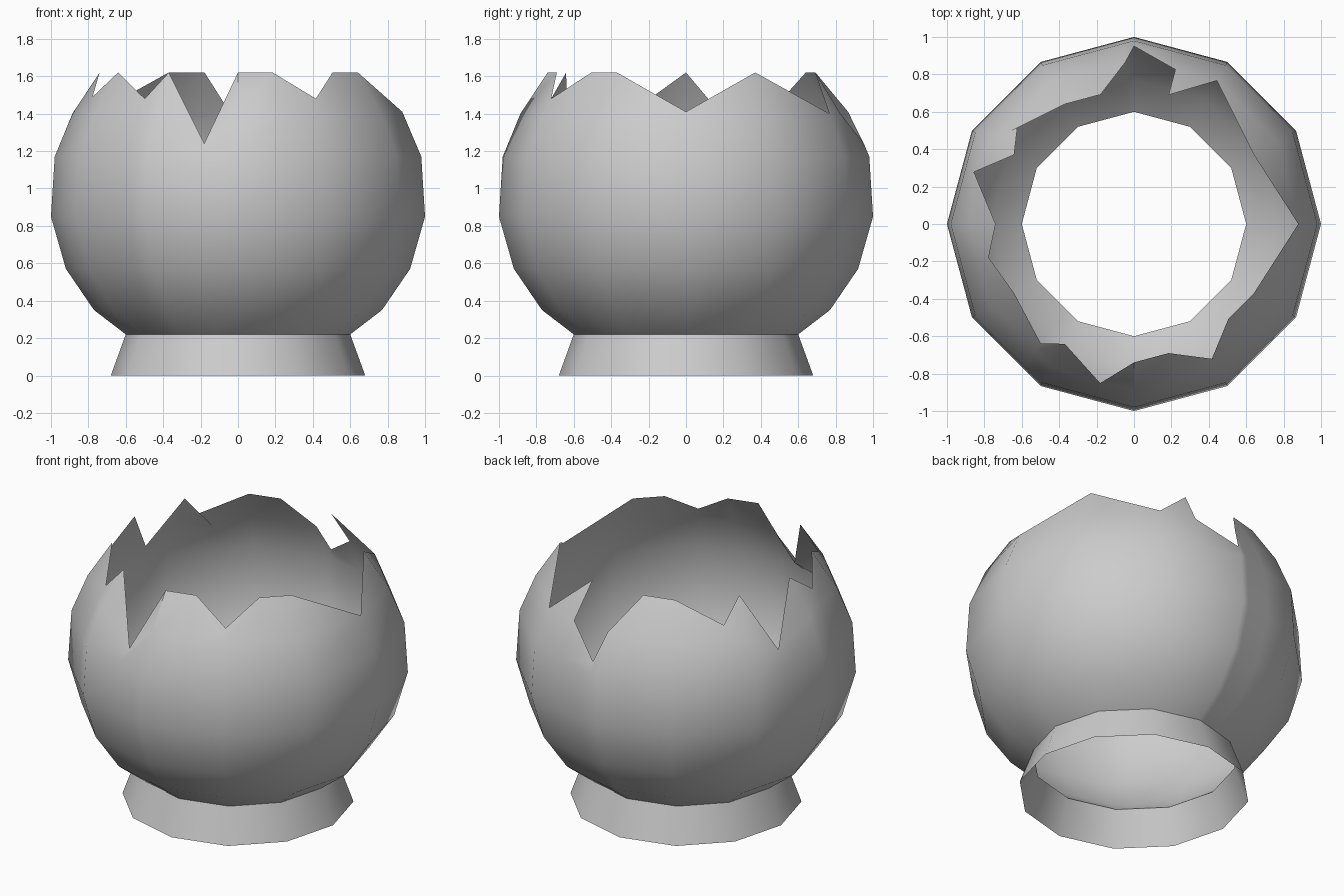
import bpy
from math import sin, cos, radians

if "Cube" in bpy.data.objects:
    bpy.data.objects.remove(bpy.data.objects["Cube"])

PROFILE = [(0.60, 0.22), (0.77, 0.35), (0.92, 0.57), (1.0, 0.85),
           (0.98, 1.17), (0.885, 1.40), (0.74, 1.62)]
# Broken rim: (angle, height) around the globe
RIM = [(0, 1.41), (30, 1.62), (60, 1.40), (75, 1.62), (90, 1.24), (93, 1.41),
       (104.5, 1.62), (120, 1.62), (150, 1.62), (162, 1.29), (180, 1.62),
       (193, 1.49), (210, 1.62), (232, 1.48), (240, 1.62), (258, 1.24),
       (270, 1.62), (285, 1.62), (300, 1.48), (315, 1.62), (330, 1.62)]
DENT = {258: 0.87}            # rim radius pushed inward
DROP = {75: "a", 120: "b"}    # segments where one upper corner is torn away


def radius_at(z):
    for (r0, z0), (r1, z1) in zip(PROFILE, PROFILE[1:]):
        if z <= z1 + 1e-6:
            return r0 + (r1 - r0) * (z - z0) / (z1 - z0)
    return PROFILE[-1][0]


def point(angle, z, r=None):
    # point on the flat sides of a 12-sided ring
    if r is None:
        r = radius_at(z) * cos(radians(15)) / cos(radians(angle % 30 - 15))
    a = radians(angle)
    return (r * cos(a), r * sin(a), z)


def make(name, verts, faces):
    mesh = bpy.data.meshes.new(name)
    mesh.from_pydata(verts, [], faces)
    mesh.update()
    ob = bpy.data.objects.new(name, mesh)
    bpy.context.collection.objects.link(ob)
    bpy.ops.object.select_all(action='DESELECT')
    ob.select_set(True)
    bpy.context.view_layer.objects.active = ob
    bpy.ops.object.shade_smooth_by_angle(angle=radians(40))
    return ob


# Broken globe: columns of points joined into strips
verts, faces, columns = [], [], []
for angle, top in RIM:
    col = [point(angle, z) for _, z in PROFILE if z < top - 0.03]
    col.append(point(angle, top, DENT.get(angle)))
    columns.append(list(range(len(verts), len(verts) + len(col))))
    verts += col
for i, (angle, _) in enumerate(RIM):
    a, b = columns[i], columns[(i + 1) % len(RIM)]
    if DROP.get(angle) == "a":
        a = a[:-1]
    elif DROP.get(angle) == "b":
        b = b[:-1]
    n = min(len(a), len(b))
    for k in range(n - 1):
        faces.append((a[k], b[k], b[k + 1], a[k + 1]))
    if len(a) > n:
        faces.append((a[n - 1], b[n - 1], a[n]))
    elif len(b) > n:
        faces.append((a[n - 1], b[n - 1], b[n]))

# Loose shard overlapping the back left notch
flap = columns[8]
verts.append((-0.61, 0.635, 1.335))
faces.append((len(verts) - 1, flap[-2], flap[-1]))
make("broken_globe", verts, faces)

# Flared open foot
foot = [point(30 * i, z, r) for r, z in ((0.68, 0), (0.60, 0.22)) for i in range(12)]
make("foot_ring", foot,
     [(i, (i + 1) % 12, 12 + (i + 1) % 12, 12 + i) for i in range(12)])
